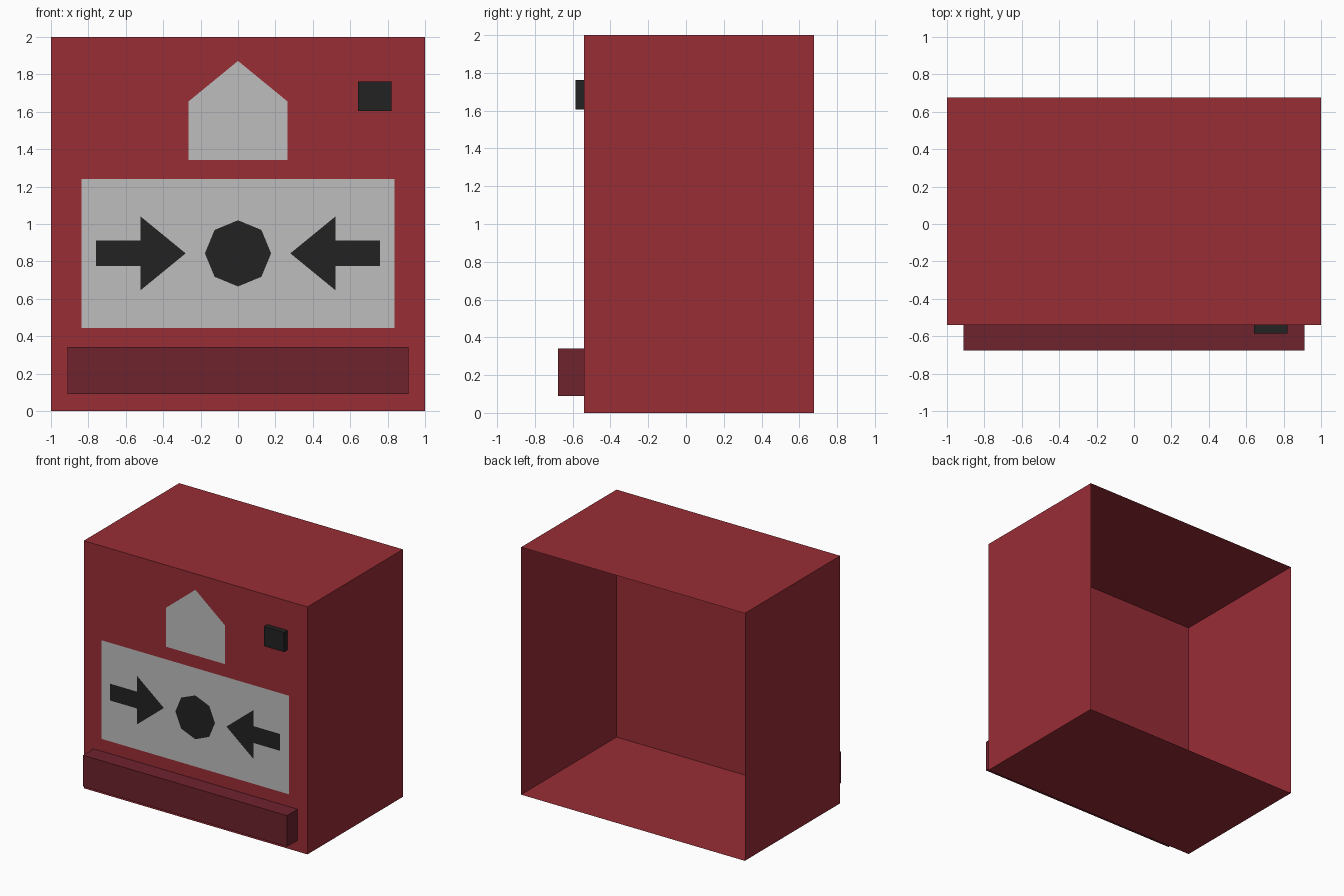
import bpy
import bmesh
from math import sin, cos, pi
from mathutils import Vector

cube = bpy.data.objects.get("Cube")
if cube:
    bpy.data.objects.remove(cube, do_unlink=True)

FRONT, BACK = -0.541, 0.677


def material(name, rgb):
    m = bpy.data.materials.new(name)
    m.use_nodes = True
    m.diffuse_color = (*rgb, 1)
    m.node_tree.nodes["Principled BSDF"].inputs["Base Color"].default_value = (*rgb, 1)
    return m


red = material("red", (0.314, 0.026, 0.036))
dark_red = material("dark red", (0.156, 0.016, 0.027))
grey = material("light grey", (0.515, 0.515, 0.515))
black = material("black", (0.016, 0.016, 0.016))


def finish(name, bm, mat):
    mesh = bpy.data.meshes.new(name)
    bm.to_mesh(mesh)
    bm.free()
    mesh.materials.append(mat)
    obj = bpy.data.objects.new(name, mesh)
    bpy.context.collection.objects.link(obj)
    return obj


def box(name, low, high, mat, open_side=None):
    """Box between two corners; the side facing open_side is left out."""
    low, high = Vector(low), Vector(high)
    bm = bmesh.new()
    bmesh.ops.create_cube(bm, size=1)
    bmesh.ops.scale(bm, vec=high - low, verts=bm.verts)
    bmesh.ops.translate(bm, vec=(low + high) / 2, verts=bm.verts)
    bm.normal_update()
    if open_side:
        gone = [f for f in bm.faces if f.normal.dot(Vector(open_side)) > 0.9]
        bmesh.ops.delete(bm, geom=gone, context='FACES_ONLY')
    return finish(name, bm, mat)


def plate(name, outline, lift, mat):
    """Flat sign on the front wall from an (x, z) outline."""
    bm = bmesh.new()
    face = bm.faces.new([bm.verts.new((x, FRONT - lift, z)) for x, z in outline])
    face.normal_update()
    if face.normal.y > 0:
        face.normal_flip()
    return finish(name, bm, mat)


# Thin-walled housing, open at the back
box("housing", (-1, FRONT, 0), (1, BACK, 2), red, open_side=(0, 1, 0))

# Raised parts on the front
box("lower_bar", (-0.912, -0.677, 0.09), (0.912, FRONT, 0.342), dark_red)
box("indicator", (0.642, -0.586, 1.605), (0.822, FRONT, 1.763), black)

# Painted house and instruction panel
plate("house_sign", [(-0.265, 1.342), (0.265, 1.342), (0.265, 1.655),
                     (0, 1.872), (-0.265, 1.655)], 0.003, grey)
plate("instruction_panel", [(-0.838, 0.443), (0.838, 0.443),
                            (0.838, 1.24), (-0.838, 1.24)], 0.003, grey)

# Octagonal button mark and the two arrows pointing at it
MID = 0.843
plate("button_mark", [(0.177 * cos(i * pi / 4), MID + 0.177 * sin(i * pi / 4))
                      for i in range(8)], 0.006, black)

half = [(0.76, 0.068), (0.522, 0.068), (0.522, 0.198)]
for name, side in (("left_arrow", 1), ("right_arrow", -1)):
    outline = [(side * x, MID + h) for x, h in half]
    outline.append((side * 0.28, MID))
    outline += [(side * x, MID - h) for x, h in reversed(half)]
    plate(name, outline, 0.006, black)
